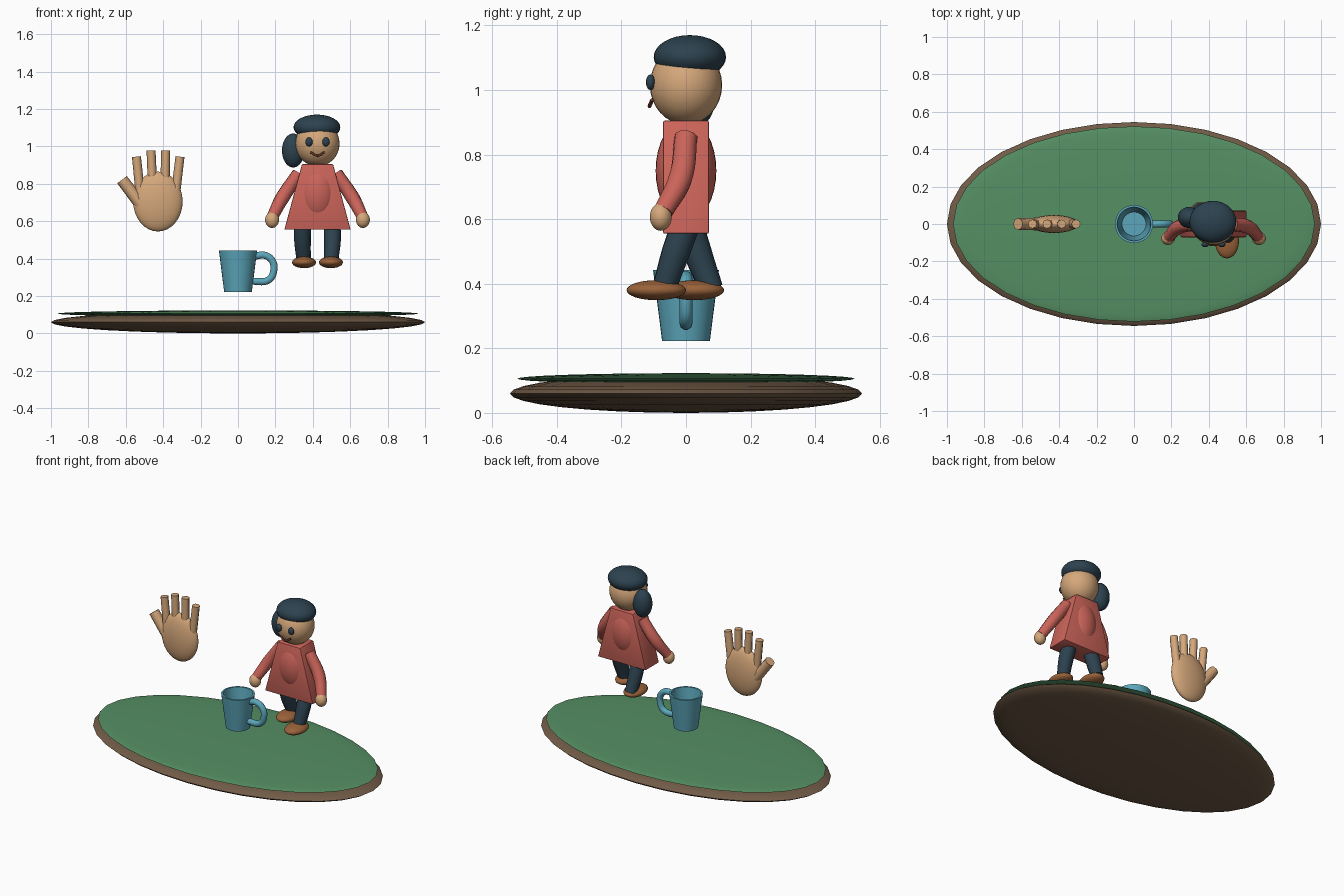
import bpy, bmesh, math
from mathutils import Vector

if "Cube" in bpy.data.objects:
    bpy.data.objects.remove(bpy.data.objects["Cube"])


def material(name, r, g, b):
    m = bpy.data.materials.new(name)
    m.diffuse_color = [(c / 255) ** 2.2 for c in (r, g, b)] + [1]
    m.use_nodes = True
    m.node_tree.nodes["Principled BSDF"].inputs["Base Color"].default_value = m.diffuse_color
    return m


BROWN = material("brown", 112, 91, 72)
GREEN = material("green", 86, 142, 100)
TEAL = material("teal", 92, 165, 185)
SKIN = material("skin", 212, 166, 122)
RED = material("red", 202, 100, 90)
DARK = material("dark", 48, 68, 80)
SHOE = material("shoe_brown", 152, 98, 60)
MOUTH = material("mouth_brown", 100, 58, 42)


def finish(ob, name, mat, angle=40):
    ob.name = name
    ob.data.materials.clear()
    ob.data.materials.append(mat)
    bpy.ops.object.select_all(action='DESELECT')
    ob.select_set(True)
    bpy.context.view_layer.objects.active = ob
    bpy.ops.object.shade_smooth_by_angle(angle=math.radians(angle))
    return ob


def ellipsoid(name, mat, loc, size):
    bpy.ops.mesh.primitive_uv_sphere_add(segments=32, ring_count=16, location=loc)
    ob = bpy.context.object
    ob.scale = size
    bpy.ops.object.transform_apply(location=False, rotation=False, scale=True)
    return finish(ob, name, mat, 80)


def rod(name, mat, a, b, r1, r2, sides):
    a, b = Vector(a), Vector(b)
    bpy.ops.mesh.primitive_cone_add(vertices=sides, radius1=r1, radius2=r2,
                                    depth=(b - a).length, location=(a + b) / 2)
    ob = bpy.context.object
    ob.rotation_euler = (b - a).to_track_quat('Z', 'Y').to_euler()
    return finish(ob, name, mat, 62)


def tube(name, mat, pts, radii):
    cu = bpy.data.curves.new(name, 'CURVE')
    cu.dimensions = '3D'
    cu.bevel_depth = 1
    cu.bevel_resolution = 3
    cu.resolution_u = 8
    cu.use_fill_caps = True
    sp = cu.splines.new('BEZIER')
    sp.bezier_points.add(len(pts) - 1)
    for p, co, r in zip(sp.bezier_points, pts, radii):
        p.co, p.radius = co, r
        p.handle_left_type = p.handle_right_type = 'AUTO'
    ob = bpy.data.objects.new(name, cu)
    bpy.context.collection.objects.link(ob)
    bpy.ops.object.select_all(action='DESELECT')
    ob.select_set(True)
    bpy.context.view_layer.objects.active = ob
    bpy.ops.object.convert(target='MESH')
    return finish(bpy.context.object, name, mat, 60)


def mesh_object(name, bm):
    bmesh.ops.recalc_face_normals(bm, faces=bm.faces)
    me = bpy.data.meshes.new(name)
    bm.to_mesh(me)
    bm.free()
    ob = bpy.data.objects.new(name, me)
    bpy.context.collection.objects.link(ob)
    return ob


# oval base with a grass layer
ellipsoid("base", BROWN, (0, 0, 0.06), (1, 0.545, 0.06))
ellipsoid("grass", GREEN, (0, 0, 0.106), (0.967, 0.522, 0.017))

# mug: turned profile and a tube handle
profile = [(0, 0.222), (0.074, 0.222), (0.102, 0.443),
           (0.09, 0.443), (0.064, 0.245), (0, 0.245)]
bm = bmesh.new()
vs = [bm.verts.new((x, 0, z)) for x, z in profile]
es = [bm.edges.new(p) for p in zip(vs, vs[1:])]
bmesh.ops.spin(bm, geom=vs + es, cent=(0, 0, 0), axis=(0, 0, 1),
               angle=math.tau, steps=32)
bmesh.ops.remove_doubles(bm, verts=bm.verts, dist=1e-5)
finish(mesh_object("mug", bm), "mug", TEAL)
handle = [(0.088, 0, 0.413), (0.145, 0, 0.417), (0.185, 0, 0.385),
          (0.191, 0, 0.335), (0.165, 0, 0.287), (0.08, 0, 0.277)]
tube("mug_handle", TEAL, handle, [0.02] * len(handle))

# open hand
ellipsoid("palm", SKIN, (-0.428, 0, 0.705), (0.132, 0.048, 0.16))
for i, (x0, z0, x1, z1) in enumerate([(-0.522, 0.74, -0.543, 0.945),
                                      (-0.455, 0.75, -0.465, 0.978),
                                      (-0.391, 0.75, -0.387, 0.978),
                                      (-0.335, 0.74, -0.31, 0.945)]):
    rod(f"finger_{i + 1}", SKIN, (x0, 0, z0), (x1, 0, z1), 0.025, 0.024, 8)
rod("thumb", SKIN, (-0.505, 0, 0.67), (-0.62, 0, 0.822), 0.034, 0.032, 8)

# figure: head, hair and face
CX = 0.425
ellipsoid("head", SKIN, (CX, 0, 1.015), (0.118, 0.112, 0.122))
ellipsoid("hair_cap", DARK, (CX - 0.003, 0.012, 1.102), (0.125, 0.112, 0.068))
ellipsoid("hair_bunch", DARK, (CX - 0.13, 0.035, 0.978), (0.06, 0.056, 0.091))
for side, s in (("left", -1), ("right", 1)):
    ellipsoid(f"eye_{side}", DARK, (CX + s * 0.045, -0.11, 1.024),
              (0.019, 0.014, 0.024))
tube("mouth", MOUTH, [(CX - 0.037, -0.105, 0.969), (CX, -0.113, 0.95),
                      (CX + 0.037, -0.105, 0.969)], [0.006] * 3)

# torso and flared dress
ellipsoid("torso", RED, (CX, 0, 0.75), (0.108, 0.094, 0.16))
bm = bmesh.new()
bmesh.ops.create_cube(bm, size=2)
for v in bm.verts:
    top = v.co.z > 0
    v.co = (CX + v.co.x * (0.083 if top else 0.177), v.co.y * 0.071,
            0.905 if top else 0.555)
bmesh.ops.bevel(bm, geom=bm.edges[:], offset=0.005, segments=2,
                profile=0.5, affect='EDGES')
finish(mesh_object("dress", bm), "dress", RED, 30)

# arms with hands, legs with shoes in a walking pose
for side, s, leg_y, foot_y in (("left", -1, 0.078, 0.026),
                               ("right", 1, -0.068, -0.092)):
    tube(f"arm_{side}", RED, [(CX + s * 0.1, 0, 0.855),
                              (CX + s * 0.188, -0.018, 0.725),
                              (CX + s * 0.24, -0.07, 0.625)],
         [0.036, 0.038, 0.031])
    ellipsoid(f"hand_{side}", SKIN, (CX + s * 0.243, -0.078, 0.607),
              (0.037, 0.034, 0.043))
    tube(f"leg_{side}", DARK, [(CX + s * 0.077, 0.005, 0.6),
                               (CX + s * 0.08, leg_y * 0.45, 0.5),
                               (CX + s * 0.073, leg_y, 0.385)],
         [0.046, 0.045, 0.038])
    ellipsoid(f"shoe_{side}", SHOE, (CX + s * 0.072, foot_y, 0.38),
              (0.064, 0.092, 0.031))
